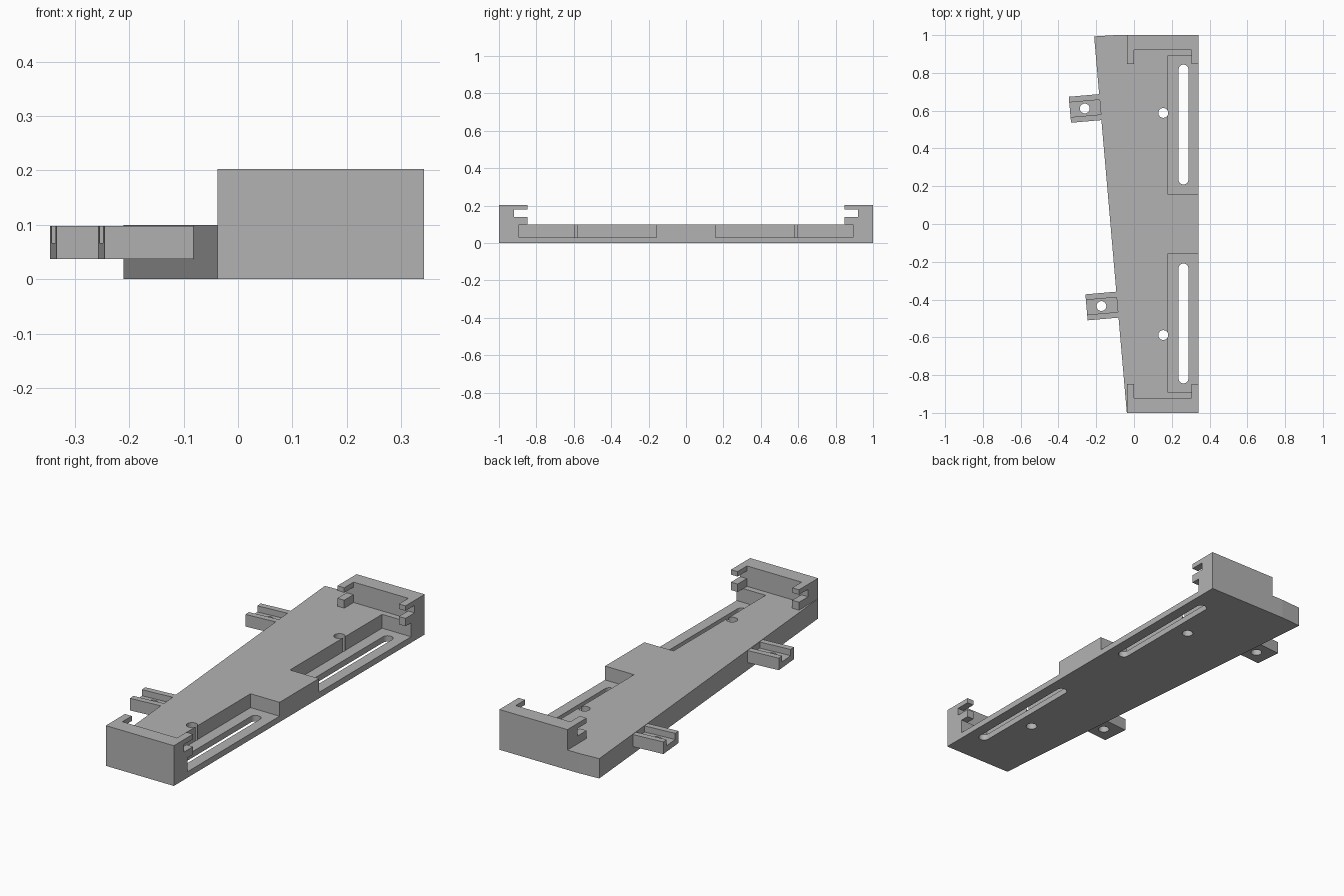
import bpy, bmesh, math
from mathutils import Matrix

cube = bpy.data.objects.get("Cube")
if cube:
    bpy.data.objects.remove(cube, do_unlink=True)

grey = bpy.data.materials.new("plain grey")
grey.use_nodes = True
colour = (0.45, 0.45, 0.45, 1)
grey.diffuse_color = colour
grey.node_tree.nodes["Principled BSDF"].inputs["Base Color"].default_value = colour


def prism(name, outline, z0, z1):
    """Extrude a flat outline from z0 up to z1."""
    bm = bmesh.new()
    base = bm.faces.new([bm.verts.new((x, y, z0)) for x, y in outline])
    top = bmesh.ops.extrude_face_region(bm, geom=[base])["geom"]
    verts = [v for v in top if isinstance(v, bmesh.types.BMVert)]
    bmesh.ops.translate(bm, verts=verts, vec=(0, 0, z1 - z0))
    bmesh.ops.recalc_face_normals(bm, faces=bm.faces)
    mesh = bpy.data.meshes.new(name)
    bm.to_mesh(mesh)
    bm.free()
    mesh.materials.append(grey)
    obj = bpy.data.objects.new(name, mesh)
    bpy.context.collection.objects.link(obj)
    return obj


def box(x0, x1, y0, y1):
    return [(x0, y0), (x1, y0), (x1, y1), (x0, y1)]


def capsule(x, y0, y1, r, steps=16):
    """Outline of a slot along y; equal ends give a round hole."""
    pts = []
    for i in range(2 * steps):
        a = math.pi * (i + 0.5) / steps
        pts.append((x + r * math.cos(a), (y1 if i < steps else y0) + r * math.sin(a)))
    return pts


def cut(obj, outline, z0, z1):
    """Subtract a prism and discard the cutter."""
    cutter = prism("cutter", outline, z0, z1)
    cutter.hide_render = True
    mod = obj.modifiers.new("cut", "BOOLEAN")
    mod.operation, mod.solver, mod.object = "DIFFERENCE", "EXACT", cutter
    deps = bpy.context.evaluated_depsgraph_get()
    mesh = bpy.data.meshes.new_from_object(obj.evaluated_get(deps))
    obj.modifiers.clear()
    obj.data = mesh
    bpy.data.objects.remove(cutter, do_unlink=True)


LEFT, RIGHT, PLATE_TOP, TOP = -0.038, 0.342, 0.1, 0.203
HOLE = 0.026

# Tapered base plate
plate = prism("base_plate", [(LEFT, -1), (RIGHT, -1), (RIGHT, 1), (-0.1, 1), (-0.211, 0.993)],
              0, PLATE_TOP)

# Recesses, long slots and screw holes, mirrored front to back
for s in (-1, 1):
    y0, y1 = sorted((s * 0.157, s * 0.892))
    cut(plate, box(0.18, 0.4, y0, y1), 0.03, 0.2)
    y0, y1 = sorted((s * 0.235, s * 0.818))
    cut(plate, capsule(0.262, y0, y1, HOLE), -0.1, 0.2)
    cut(plate, capsule(0.155, s * 0.588, s * 0.588, HOLE), -0.1, 0.2)

# End brackets: a U in plan, with the arms split into two prongs
for s, name in ((-1, "front_bracket"), (1, "back_bracket")):
    u = [(LEFT, 1), (RIGHT, 1), (RIGHT, 0.847), (0.305, 0.847),
         (0.305, 0.922), (0, 0.922), (0, 0.847), (LEFT, 0.847)]
    bracket = prism(name, [(x, s * y) for x, y in u], PLATE_TOP, TOP)
    y0, y1 = sorted((s * 0.8, s * 0.92))
    cut(bracket, box(-0.1, 0.4, y0, y1), 0.14, 0.178)

# Channelled mounting tabs set square to the slanted side
angle = math.atan(0.0865)
for name, x, y in (("back_tab", -0.175, 0.619), ("front_tab", -0.087, -0.427)):
    tab = prism(name, box(-0.165, 0.004, -0.069, 0.069), 0.037, 0.098)
    cut(tab, box(-0.2, -0.002, -0.039, 0.039), 0.067, 0.2)
    cut(tab, capsule(-0.086, 0, 0, HOLE), -0.1, 0.2)
    tab.data.transform(Matrix.Translation((x, y, 0)) @ Matrix.Rotation(angle, 4, "Z"))
